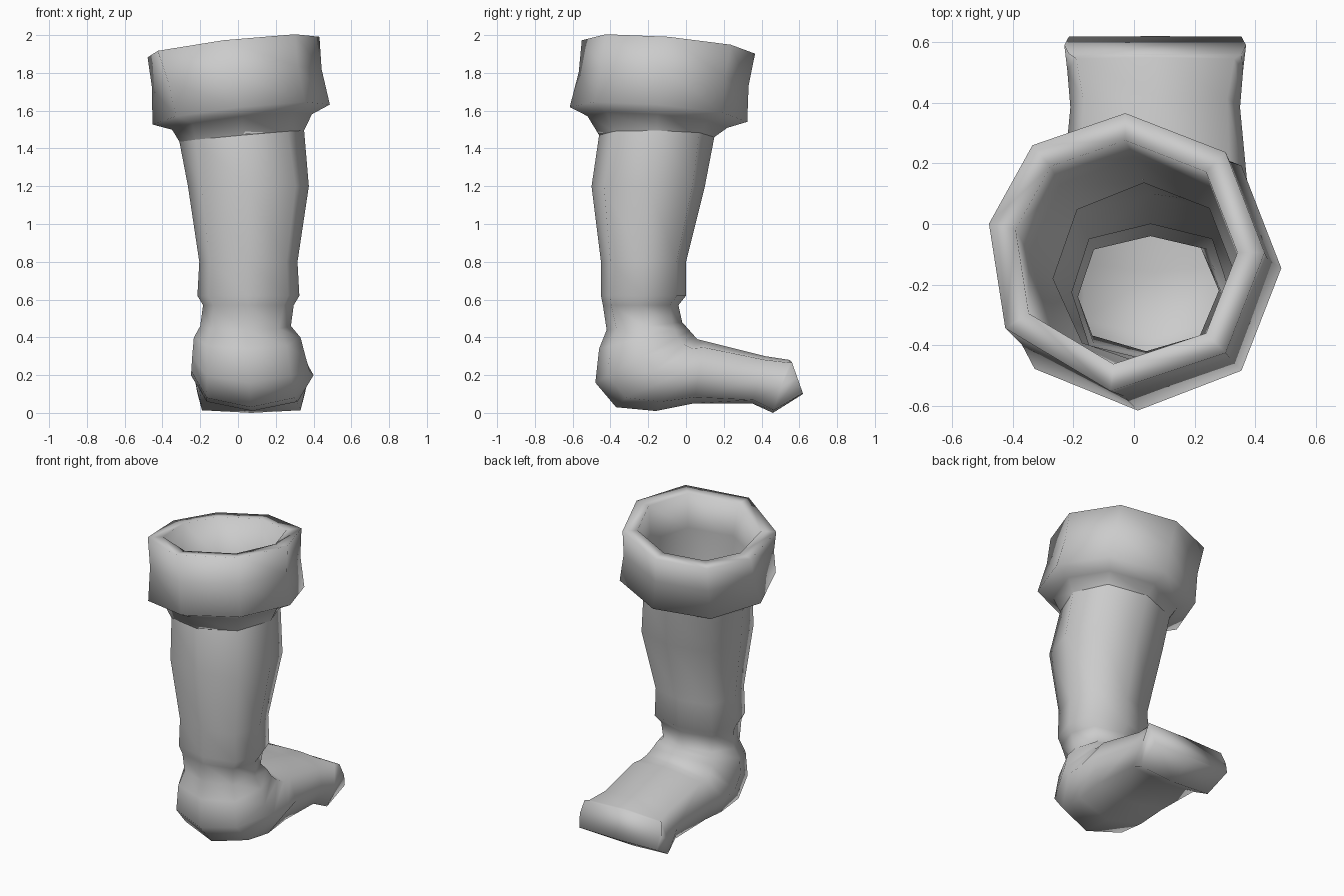
import bpy, bmesh, math

cube = bpy.data.objects.get("Cube")
if cube:
    bpy.data.objects.remove(cube, do_unlink=True)

SIDES = 8

leather = bpy.data.materials.new("plain grey")
leather.use_nodes = True
grey = (0.6, 0.6, 0.6, 1)
leather.diffuse_color = grey
leather.node_tree.nodes["Principled BSDF"].inputs["Base Color"].default_value = grey


def add_ring(bm, centre_x, half_width, back, front, tilt=0, corner=0.78, twist=0):
    """Ring between a back and a front (y, z) point; corner sets its squareness."""
    verts = []
    for i in range(SIDES):
        angle = math.tau * i / SIDES
        angle -= twist * max(0, math.cos(angle - 1.15 * math.pi))
        reach = corner * math.sqrt(2) if i % 2 else 1
        across, along = reach * math.cos(angle), reach * math.sin(angle)
        y, z = [(b + f) / 2 + along * (f - b) / 2 for b, f in zip(back, front)]
        x = centre_x + across * half_width
        verts.append(bm.verts.new((x, y, z + across * tilt)))
    return verts


def loft(name, rings, capped=False):
    """Skin a list of rings into one smooth object."""
    bm = bmesh.new()
    loops = [add_ring(bm, *ring) for ring in rings]
    for upper, lower in zip(loops, loops[1:]):
        for i in range(SIDES):
            j = (i + 1) % SIDES
            bm.faces.new((upper[i], upper[j], lower[j], lower[i]))
    if capped:
        bm.faces.new(loops[-1])
    bmesh.ops.recalc_face_normals(bm, faces=bm.faces)
    for face in bm.faces:
        face.smooth = True
    mesh = bpy.data.meshes.new(name)
    bm.to_mesh(mesh)
    bm.free()
    mesh.materials.append(leather)
    obj = bpy.data.objects.new(name, mesh)
    bpy.context.collection.objects.link(obj)


def cuff_ring(radius, z):
    """Round, tilted ring whose centre and twist change with height."""
    rise = z - 1.55
    centre_x = 0.02 - rise / 8
    centre_y = rise / 7 - 0.15
    slope = radius / 12
    back = (centre_y - radius, z + slope)
    front = (centre_y + radius, z - slope)
    return centre_x, radius, back, front, radius / 9, 0.72, rise * 0.6


def heel_ring(share, back):
    """Ring swinging around the instep, widening from ankle to sole."""
    centre_x = 0.04 + share * 0.035
    half_width = 0.24 + 0.085 * math.sqrt(share)
    front = (share * 0.08 - 0.02, 0.48 - share * 0.09)
    return centre_x, half_width, back, front, 0, 0.74


# Seam shared by the cuff and the shaft
seam = (0.02, 0.33, (-0.46, 1.47), (0.15, 1.46), 0.03, 0.74)

# Folded cuff: inner wall, rim, outer wall, underside
cuff_profile = [(0.3, 1.45), (0.35, 1.7), (0.37, 1.94), (0.46, 1.94),
                (0.45, 1.77), (0.47, 1.58), (0.37, 1.54)]
loft("cuff", [cuff_ring(radius, z) for radius, z in cuff_profile] + [seam])

# Shaft: height, half width, back and front edge
shaft_profile = [(1.2, 0.32, -0.5, 0.1), (0.8, 0.26, -0.45, 0),
                 (0.62, 0.27, -0.45, 0), (0.57, 0.24, -0.44, -0.04)]
shaft = [(0.055, half, (back, z), (front, z))
         for z, half, back, front in shaft_profile]

# Heel: outline from the ankle down to the sole
heel_outline = [(-0.42, 0.44), (-0.46, 0.34), (-0.48, 0.16),
                (-0.37, 0.03), (-0.16, 0.01)]
last = len(heel_outline) - 1
heel = [heel_ring(i / last, point) for i, point in enumerate(heel_outline)]

# Toe: half width, sole point and upper point, getting boxier forward
toe_profile = [(0.31, (0.04, 0.05), (0.1, 0.38)),
               (0.28, (0.35, 0.05), (0.42, 0.3)),
               (0.29, (0.46, 0), (0.55, 0.28)),
               (0.3, (0.62, 0.1), (0.56, 0.27))]
toe = [(0.07, half, sole, upper, 0, 0.8 + i / 20)
       for i, (half, sole, upper) in enumerate(toe_profile)]

loft("boot", [seam] + shaft + heel + toe, capped=True)
